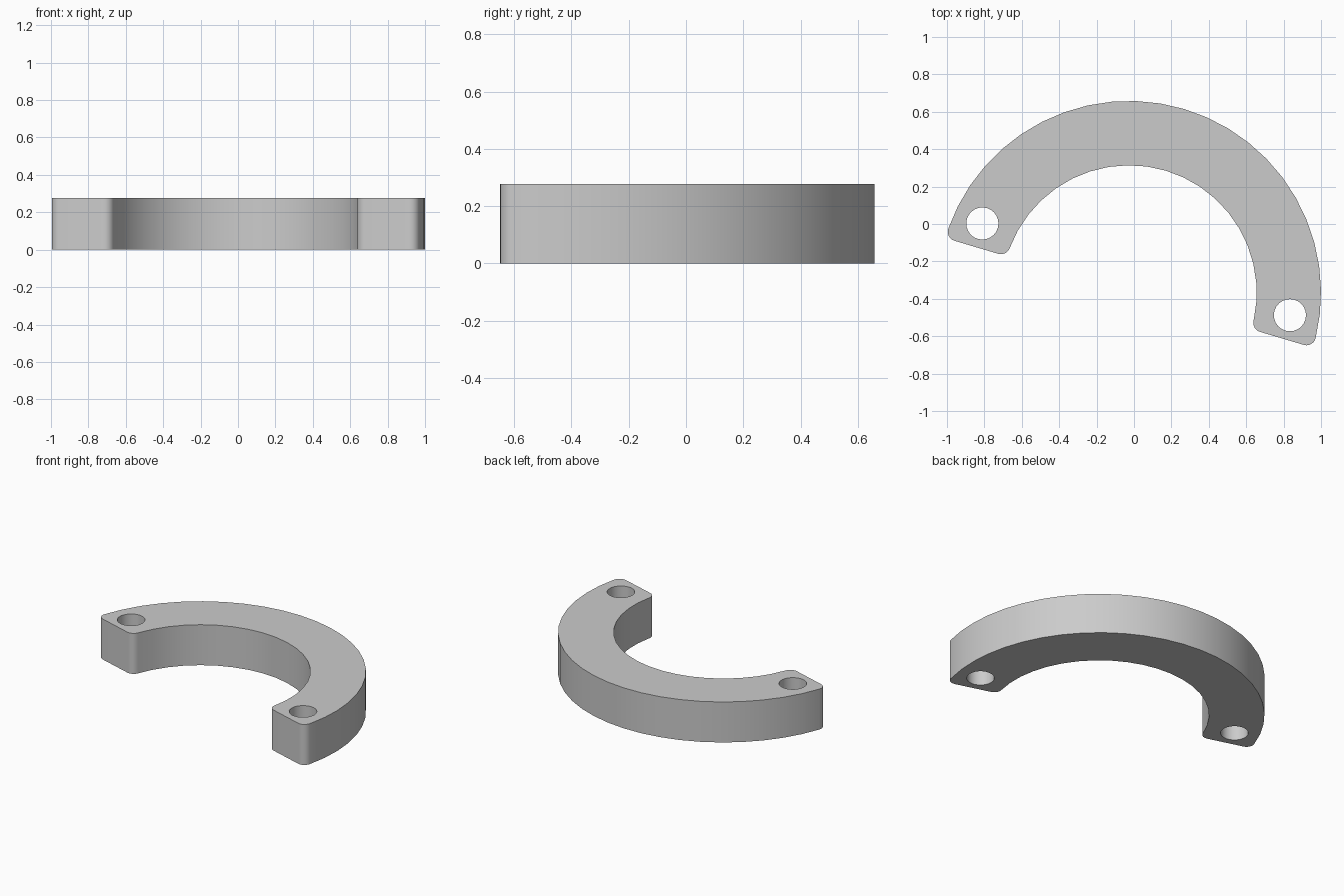
import bpy, bmesh
from math import sin, cos, pi, sqrt, atan2, radians
from mathutils import Matrix, Vector

cube = bpy.data.objects.get("Cube")
if cube:
    bpy.data.objects.remove(cube, do_unlink=True)

OUTER, INNER, HEIGHT, FILLET = 1.026, 0.682, 0.277, 0.05
HOLE_X, HOLE_Y, HOLE_R = 0.858, 0.131, 0.086


def arc(cx, cy, r, a0, a1, steps):
    return [(cx + r * cos(a0 + (a1 - a0) * i / steps),
             cy + r * sin(a0 + (a1 - a0) * i / steps)) for i in range(steps + 1)]


def mirrored(points):
    return [(-x, y) for x, y in reversed(points)]


# Half-ring outline with rounded corners on its two flat ends
out_x = sqrt((OUTER - FILLET) ** 2 - FILLET ** 2)
in_x = sqrt((INNER + FILLET) ** 2 - FILLET ** 2)
out_a, in_a = atan2(FILLET, out_x), atan2(FILLET, in_x)
end = (arc(in_x, FILLET, FILLET, pi + in_a, 1.5 * pi, 6)
       + arc(out_x, FILLET, FILLET, -pi / 2, out_a, 6))
outer_arc = arc(0, 0, OUTER, out_a, pi - out_a, 24)[1:-1]
inner_arc = arc(0, 0, INNER, pi - in_a, in_a, 20)[1:-1]
outline = end + outer_arc + mirrored(end) + inner_arc

# Screw holes, one through each end
holes = [arc(side * HOLE_X, HOLE_Y, HOLE_R, 0, 2 * pi, 24)[:-1] for side in (-1, 1)]

# Fill the flat profile and raise it into a solid
bm = bmesh.new()
edges = []
for loop in [outline] + holes:
    verts = [bm.verts.new((x, y, 0)) for x, y in loop]
    edges += [bm.edges.new((v, verts[i - 1])) for i, v in enumerate(verts)]
bmesh.ops.triangle_fill(bm, use_beauty=True, use_dissolve=False, edges=edges)
raised = bmesh.ops.extrude_face_region(bm, geom=bm.faces[:])["geom"]
bmesh.ops.translate(bm, vec=Vector((0, 0, HEIGHT)),
                    verts=[g for g in raised if isinstance(g, bmesh.types.BMVert)])
bmesh.ops.recalc_face_normals(bm, faces=bm.faces[:])

# Turn the bracket and centre it
bm.transform(Matrix.Translation((-0.026, -0.368, 0)) @ Matrix.Rotation(radians(-16.6), 4, "Z"))
mesh = bpy.data.meshes.new("half_ring_bracket")
bm.to_mesh(mesh)
bm.free()
bracket = bpy.data.objects.new("half_ring_bracket", mesh)
bpy.context.collection.objects.link(bracket)

# Plain grey material
grey = bpy.data.materials.new("plain_grey")
grey.use_nodes = True
colour = (0.6, 0.6, 0.6, 1)
grey.diffuse_color = colour
grey.node_tree.nodes["Principled BSDF"].inputs["Base Color"].default_value = colour
mesh.materials.append(grey)

# Smooth walls with sharp rims
bpy.ops.object.select_all(action="DESELECT")
bracket.select_set(True)
bpy.context.view_layer.objects.active = bracket
bpy.ops.object.shade_smooth_by_angle(angle=radians(30))
